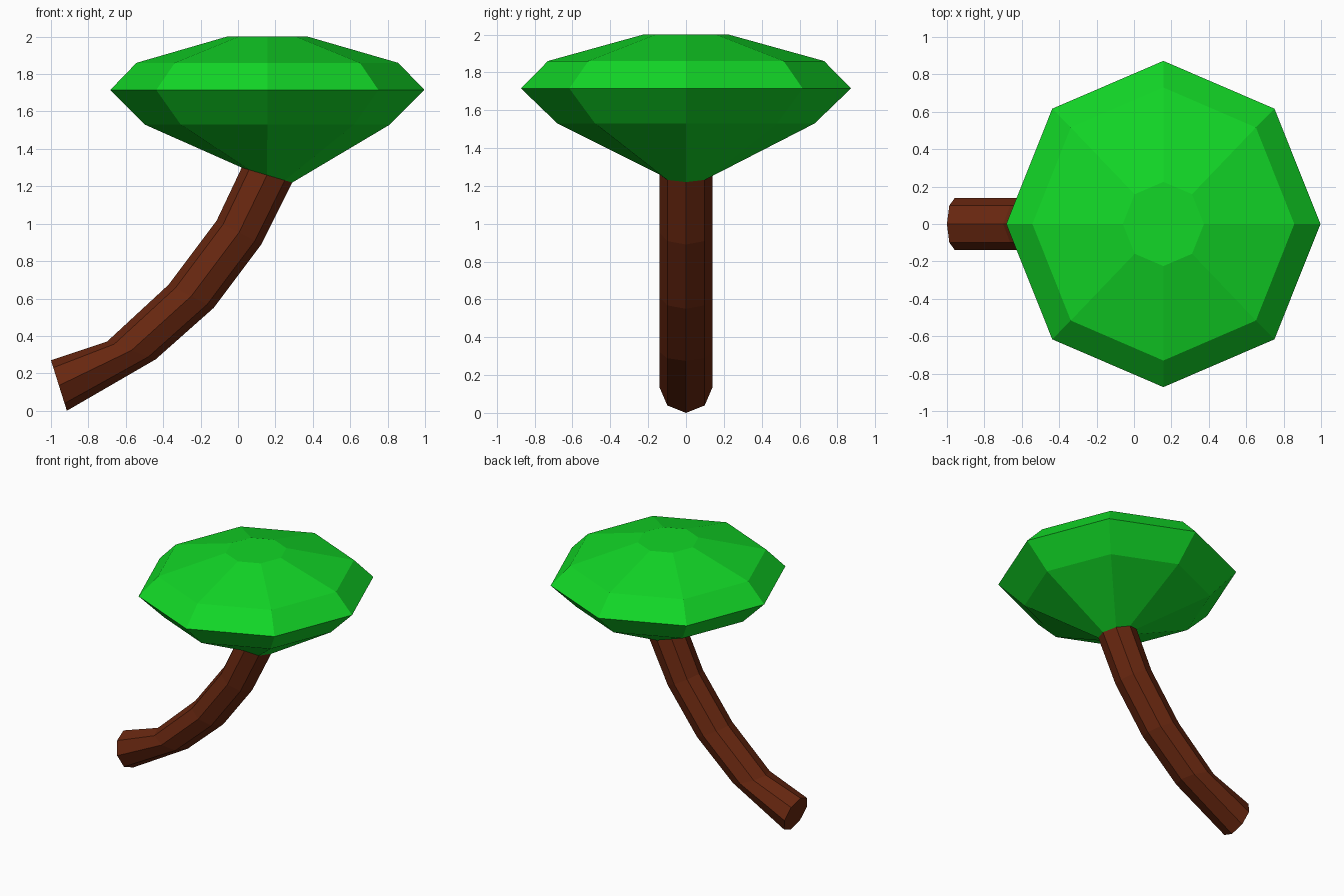
import bpy, bmesh, math

if "Cube" in bpy.data.objects:
    bpy.data.objects.remove(bpy.data.objects["Cube"])

SIDES = 8


def material(name, color):
    m = bpy.data.materials.new(name)
    m.diffuse_color = (*color, 1)
    m.use_nodes = True
    m.node_tree.nodes["Principled BSDF"].inputs["Base Color"].default_value = m.diffuse_color
    return m


def ring(cx, cz, ux, uz, ry):
    """Octagon around (cx, 0, cz): half-axis (ux, uz) in the xz plane, ry along y."""
    pts = []
    for i in range(SIDES):
        a = 2 * math.pi * i / SIDES
        pts.append((cx + ux * math.cos(a), ry * math.sin(a), cz + uz * math.cos(a)))
    return pts


def loft(name, rings, mat):
    bm = bmesh.new()
    loops = [[bm.verts.new(p) for p in r] for r in rings]
    for a, b in zip(loops, loops[1:]):
        for i in range(SIDES):
            j = (i + 1) % SIDES
            bm.faces.new((a[i], a[j], b[j], b[i]))
    bm.faces.new(loops[0])
    bm.faces.new(loops[-1])
    bmesh.ops.recalc_face_normals(bm, faces=bm.faces)
    mesh = bpy.data.meshes.new(name)
    bm.to_mesh(mesh)
    bm.free()
    mesh.materials.append(mat)
    ob = bpy.data.objects.new(name, mesh)
    bpy.context.collection.objects.link(ob)
    return ob


bark = material("bark brown", (0.137, 0.020, 0.005))
leaf = material("leaf green", (0.006, 0.68, 0.020))

# Curved trunk: upper-left and lower-right edge of each cross-section (x, z)
edges = [((-1.0, 0.27), (-0.915, 0.0)),
         ((-0.70, 0.37), (-0.44, 0.275)),
         ((-0.37, 0.675), (-0.13, 0.55)),
         ((-0.115, 1.015), (0.125, 0.89)),
         ((0.02, 1.30), (0.29, 1.22))]
trunk_rings = []
for (lx, lz), (rx, rz) in edges:
    trunk_rings.append(ring((lx + rx) / 2, (lz + rz) / 2, (rx - lx) / 2, (rz - lz) / 2, 0.14))
loft("trunk", trunk_rings, bark)

# Faceted canopy growing out of the trunk's top ring: (x radius, y radius, z)
profile = [(0.655, 0.68, 1.53), (0.84, 0.872, 1.715), (0.70, 0.73, 1.86), (0.217, 0.225, 2.0)]
canopy_rings = [trunk_rings[-1]] + [ring(0.157, z, rx, 0, ry) for rx, ry, z in profile]
loft("canopy", canopy_rings, leaf)
